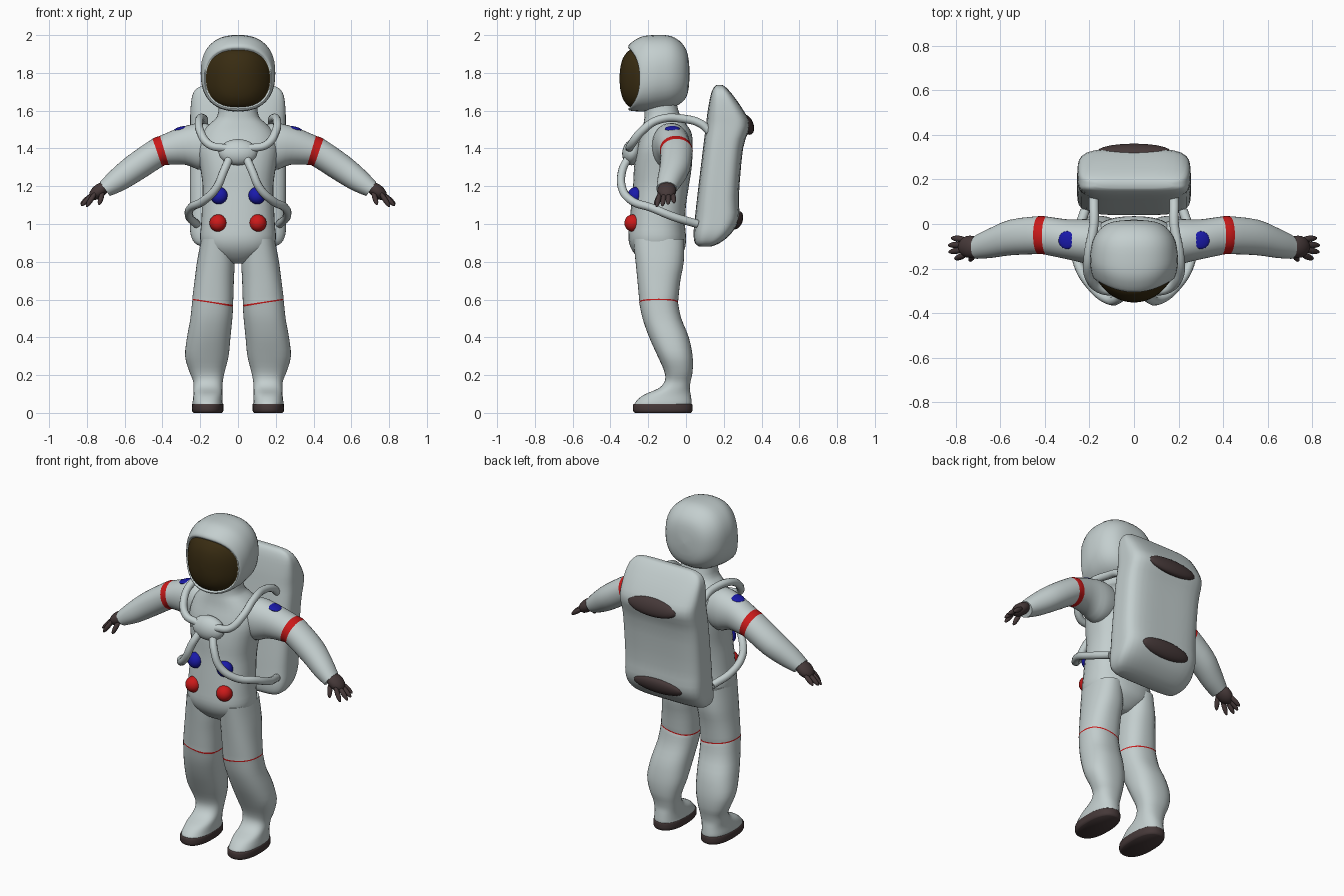
import bpy, bmesh
from math import cos, sin, pi, radians
from mathutils import Vector, Matrix, Euler

if "Cube" in bpy.data.objects:
    bpy.data.objects.remove(bpy.data.objects["Cube"], do_unlink=True)


def material(name, rgb):
    m = bpy.data.materials.new(name)
    m.use_nodes = True
    color = (*rgb, 1)
    m.diffuse_color = color
    m.node_tree.nodes["Principled BSDF"].inputs["Base Color"].default_value = color
    return m


suit = material("suit_grey", (0.55, 0.62, 0.62))
brown = material("dark_brown", (0.06, 0.04, 0.04))
gold = material("visor_bronze", (0.04, 0.025, 0.006))
red = material("red", (0.6, 0.01, 0.01))
blue = material("blue", (0.01, 0.01, 0.4))


def finish(name, bm, mats, mirror=False, angle=50):
    bmesh.ops.recalc_face_normals(bm, faces=bm.faces)
    me = bpy.data.meshes.new(name)
    bm.to_mesh(me)
    bm.free()
    for m in mats:
        me.materials.append(m)
    ob = bpy.data.objects.new(name, me)
    bpy.context.collection.objects.link(ob)
    bpy.ops.object.select_all(action='DESELECT')
    ob.select_set(True)
    bpy.context.view_layer.objects.active = ob
    bpy.ops.object.shade_smooth_by_angle(angle=radians(angle))
    if mirror:
        ob.modifiers.new("Mirror", 'MIRROR')
    return ob


def spline(rows, steps):
    """Smooth interpolation through rows of numbers."""
    out = []
    for i in range(len(rows) - 1):
        a, b, c, d = (rows[min(max(i + k, 0), len(rows) - 1)] for k in (-1, 0, 1, 2))
        for s in range(steps):
            t = s / steps
            out.append([q + t / 2 * (r - p + t * (2 * p - 5 * q + 4 * r - w + t * (3 * (q - r) + w - p)))
                        for p, q, r, w in zip(a, b, c, d)])
    return out + [list(rows[-1])]


def loft(name, rings, mats, paint={}, v=(0, 1, 0), power=2.4, seg=32, steps=3, mirror=False, shape=None):
    """Skin rings of (x, y, z, radius_u, radius_v, tilt); paint maps a span to a material slot."""
    bm = bmesh.new()
    v = Vector(v)
    loops = []
    for x, y, z, ru, rv, tilt in spline(rings, steps):
        u = Vector((cos(tilt), 0, sin(tilt)))
        loop = []
        for k in range(seg):
            c, s = cos(2 * pi * k / seg), sin(2 * pi * k / seg)
            n = (abs(c) ** power + abs(s) ** power) ** (-1 / power)
            loop.append(bm.verts.new(Vector((x, y, z)) + u * ru * n * c + v * rv * n * s))
        loops.append(loop)
    for i, (a, b) in enumerate(zip(loops, loops[1:])):
        for k in range(seg):
            j = (k + 1) % seg
            f = bm.faces.new((a[k], a[j], b[j], b[k]))
            f.material_index = paint.get(i // steps, 0)
    for loop, span in ((loops[0], 0), (loops[-1], len(rings) - 2)):
        bm.faces.new(loop).material_index = paint.get(span, 0)
    if shape:
        for vert in bm.verts:
            shape(vert.co)
    return finish(name, bm, mats, mirror)


def level(z, x0, x1, y0, y1, tilt=0):
    """Horizontal ring from its x and y limits."""
    return ((x0 + x1) / 2, (y0 + y1) / 2, z, (x1 - x0) / 2, (y1 - y0) / 2, tilt)


def blob(name, mat, loc, size, rot=(0, 0, 0), mirror=False):
    bm = bmesh.new()
    turn = Euler([radians(a) for a in rot]).to_matrix().to_4x4()
    bmesh.ops.create_uvsphere(bm, u_segments=24, v_segments=14, radius=1,
                              matrix=Matrix.Translation(loc) @ turn @ Matrix.Diagonal((*size, 1)))
    return finish(name, bm, [mat], mirror)


def hose(name, points, radius):
    for side, label in ((1, "left"), (-1, "right")):
        cu = bpy.data.curves.new(name, 'CURVE')
        cu.dimensions = '3D'
        cu.bevel_depth = radius
        cu.bevel_resolution = 3
        cu.use_fill_caps = True
        cu.materials.append(suit)
        sp = cu.splines.new('BEZIER')
        sp.bezier_points.add(len(points) - 1)
        for bp, (x, y, z) in zip(sp.bezier_points, points):
            bp.co = (x * side, y, z)
            bp.handle_left_type = bp.handle_right_type = 'AUTO'
        ob = bpy.data.objects.new(label + "_" + name, cu)
        bpy.context.collection.objects.link(ob)


# Torso with hips and neck
loft("torso", [level(z, -w, w, f, b) for z, w, f, b in (
    (0.79, 0.04, -0.2, -0.08), (0.81, 0.1, -0.24, -0.05), (0.86, 0.175, -0.285, -0.01), (0.92, 0.2, -0.305, 0.0),
    (1.0, 0.195, -0.3, -0.005), (1.1, 0.19, -0.29, 0.0), (1.2, 0.187, -0.28, 0.015),
    (1.3, 0.2, -0.275, 0.03), (1.4, 0.215, -0.26, 0.035), (1.48, 0.195, -0.235, 0.03),
    (1.53, 0.15, -0.225, 0.0), (1.57, 0.11, -0.22, -0.03), (1.64, 0.1, -0.22, -0.05))], [suit])

# Legs, boots and knee seams
loft("legs", [level(*r) for r in (
    (0.92, 0.03, 0.195, -0.28, -0.01), (0.8, 0.018, 0.217, -0.267, -0.012), (0.7, 0.022, 0.23, -0.257, -0.03),
    (0.588, 0.025, 0.243, -0.247, -0.042, 0.15), (0.581, 0.025, 0.243, -0.247, -0.042, 0.15),
    (0.5, 0.03, 0.252, -0.23, -0.025), (0.4, 0.04, 0.27, -0.195, 0.015), (0.3, 0.05, 0.28, -0.15, 0.035),
    (0.22, 0.07, 0.258, -0.115, 0.035), (0.17, 0.08, 0.238, -0.112, 0.025), (0.13, 0.083, 0.235, -0.145, 0.02),
    (0.095, 0.083, 0.236, -0.225, 0.025), (0.06, 0.082, 0.24, -0.265, 0.03), (0.045, 0.08, 0.24, -0.273, 0.03))],
    [suit, red], {3: 1}, mirror=True)
loft("boot_soles", [level(*r) for r in (
    (0.048, 0.08, 0.24, -0.273, 0.03), (0.042, 0.077, 0.244, -0.28, 0.034),
    (0.012, 0.077, 0.244, -0.28, 0.034), (0, 0.085, 0.236, -0.27, 0.026))], [brown], mirror=True)

# Arms with red bands
loft("arms", [
    (0.08, -0.09, 1.42, 0.09, 0.08, 1.57), (0.19, -0.08, 1.41, 0.125, 0.1, 1.55),
    (0.29, -0.07, 1.412, 0.1, 0.09, 1.42), (0.39, -0.053, 1.39, 0.08, 0.086, 1.28),
    (0.427, -0.05, 1.377, 0.078, 0.085, 1.24), (0.55, -0.06, 1.295, 0.073, 0.08, 1.05),
    (0.64, -0.085, 1.23, 0.062, 0.067, 0.97), (0.705, -0.103, 1.185, 0.045, 0.053, 0.95)],
    [suit, red], {3: 1}, power=2.1, mirror=True)

# Gloves: palm, four fingers and a thumb
blob("palms", brown, (0.735, -0.102, 1.175), (0.062, 0.05, 0.036), (0, 38, 0), True)
for name, a, b in (("index_fingers", (0.755, -0.138, 1.165), (0.8, -0.155, 1.095)),
                   ("middle_fingers", (0.765, -0.115, 1.16), (0.826, -0.125, 1.1)),
                   ("ring_fingers", (0.765, -0.092, 1.16), (0.828, -0.095, 1.108)),
                   ("little_fingers", (0.755, -0.07, 1.16), (0.815, -0.063, 1.115)),
                   ("thumbs", (0.715, -0.13, 1.17), (0.735, -0.163, 1.105))):
    a, b = Vector(a), Vector(b)
    bm = bmesh.new()
    turn = (b - a).to_track_quat('Z', 'Y').to_matrix().to_4x4()
    bmesh.ops.create_uvsphere(bm, u_segments=12, v_segments=10, radius=1, matrix=Matrix.Translation((a + b) / 2)
                              @ turn @ Matrix.Diagonal((0.014, 0.014, (b - a).length * 0.58, 1)))
    finish(name, bm, [brown], True)


# Helmet with visor, wrapped back at the sides
def wrap(co):
    co.y += 0.055 * (co.x / 0.17) ** 2 * min(max((-0.12 - co.y) / 0.18, 0), 1)


loft("helmet", [(0, y, z, ru, rv, 0) for y, z, ru, rv in (
    (-0.352, 1.77, 0.002, 0.002), (-0.348, 1.77, 0.06, 0.055), (-0.335, 1.77, 0.115, 0.105),
    (-0.312, 1.77, 0.155, 0.14), (-0.296, 1.77, 0.169, 0.152), (-0.306, 1.772, 0.178, 0.162),
    (-0.295, 1.778, 0.187, 0.178), (-0.24, 1.793, 0.195, 0.197), (-0.17, 1.8, 0.197, 0.2),
    (-0.08, 1.805, 0.187, 0.19), (-0.02, 1.8, 0.15, 0.155), (0.01, 1.795, 0.095, 0.1), (0.02, 1.795, 0.002, 0.002))],
    [suit, gold], {i: 1 for i in range(4)}, v=(0, 0, 1), seg=40, shape=wrap)

# Backpack with two oval lamps
loft("backpack", [level(z, -w, w, f, b) for z, w, f, b in (
    (0.88, 0.19, 0.07, 0.13), (0.9, 0.23, 0.047, 0.18), (0.95, 0.252, 0.04, 0.24), (1.03, 0.255, 0.047, 0.282),
    (1.15, 0.255, 0.06, 0.28), (1.4, 0.255, 0.09, 0.302), (1.52, 0.253, 0.105, 0.338), (1.6, 0.252, 0.115, 0.305),
    (1.68, 0.242, 0.13, 0.25), (1.72, 0.215, 0.145, 0.215), (1.735, 0.17, 0.16, 0.195))], [suit], power=4, seg=48)
blob("upper_pack_lamp", brown, (0, 0.325, 1.525), (0.165, 0.032, 0.055), (20, 0, 0))
blob("lower_pack_lamp", brown, (0, 0.27, 1.02), (0.165, 0.03, 0.05), (-20, 0, 0))

# Chest valve and hoses
blob("chest_valve", suit, (0, -0.285, 1.38), (0.103, 0.052, 0.07), (-12, 0, 0))
hose("upper_hose", [(0.06, -0.3, 1.4), (0.15, -0.29, 1.42), (0.2, -0.235, 1.49), (0.205, -0.15, 1.55),
                    (0.18, 0.0, 1.555), (0.18, 0.08, 1.53), (0.18, 0.125, 1.49)], 0.022)
hose("lower_hose", [(0.04, -0.3, 1.36), (0.075, -0.338, 1.28), (0.115, -0.338, 1.19), (0.18, -0.29, 1.125),
                    (0.25, -0.18, 1.085), (0.258, -0.07, 1.04), (0.22, 0.06, 1.0)], 0.022)

# Chest knobs and shoulder patches
blob("blue_knobs", blue, (0.1, -0.27, 1.15), (0.046, 0.04, 0.046), (-15, 0, 20), True)
blob("red_knobs", red, (0.105, -0.28, 1.005), (0.046, 0.046, 0.046), (0, 0, 0), True)
blob("shoulder_patches", blue, (0.3, -0.072, 1.504), (0.04, 0.04, 0.012), (0, 13, 0), True)
